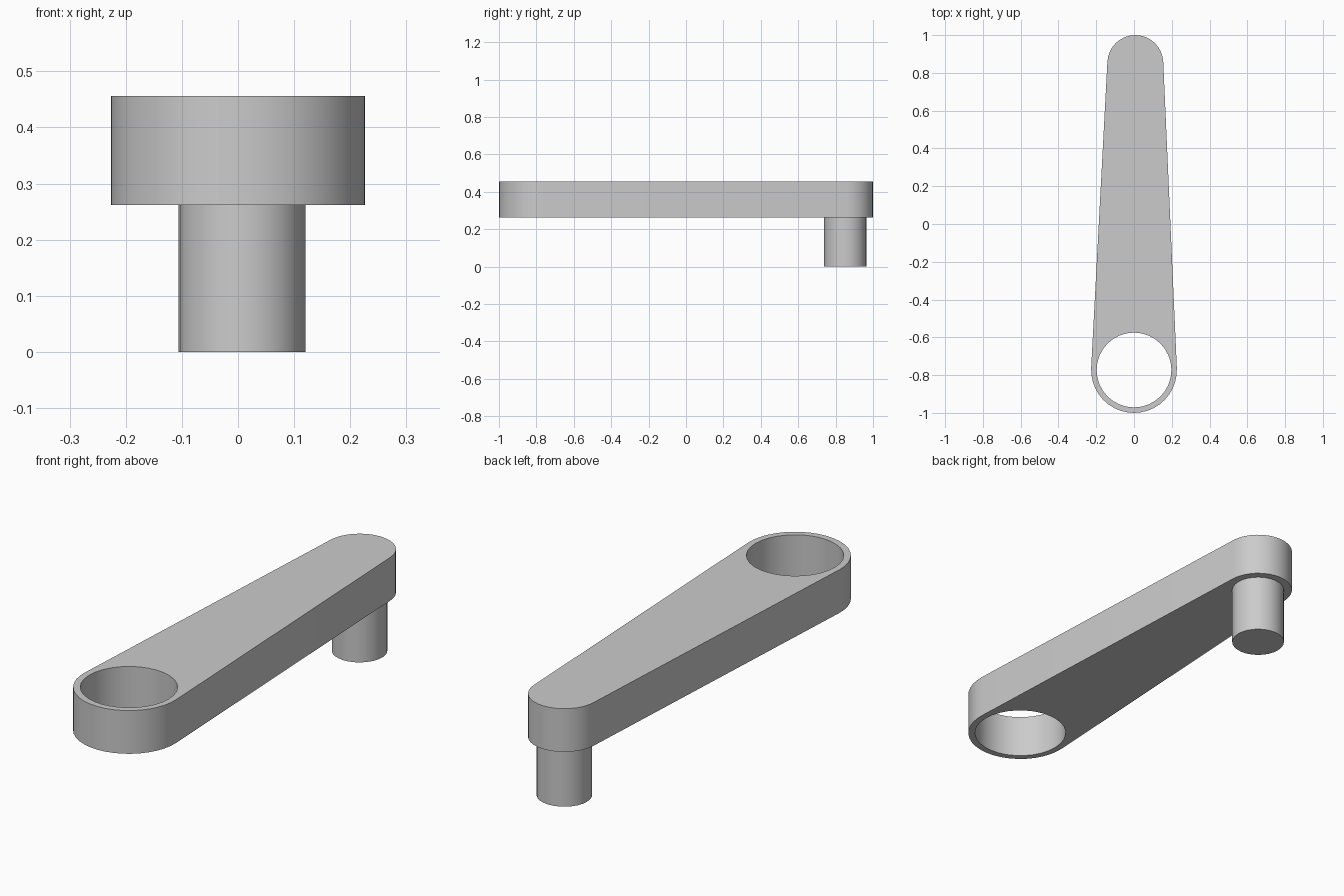
import bpy, bmesh
from math import sin, cos, pi, asin

if "Cube" in bpy.data.objects:
    bpy.data.objects.remove(bpy.data.objects["Cube"])

grey = bpy.data.materials.new("plain_grey")
grey.use_nodes = True
grey.diffuse_color = (0.6, 0.6, 0.6, 1)
grey.node_tree.nodes["Principled BSDF"].inputs["Base Color"].default_value = (0.6, 0.6, 0.6, 1)

BOTTOM, TOP = 0.262, 0.456
BIG = (0, -0.773, 0.227)
SMALL = (0.007, 0.852, 0.148)
HOLE = (0, -0.773, 0.198)
PEG = (0.007, 0.852, 0.113)


def arc(circle, start, end, steps):
    x, y, r = circle
    return [(x + r * cos(start + (end - start) * i / steps),
             y + r * sin(start + (end - start) * i / steps)) for i in range(steps + 1)]


def prism(name, loops, z0, z1):
    """Fill closed outlines (inner ones become holes) and extrude upward."""
    bm = bmesh.new()
    for points in loops:
        verts = [bm.verts.new((x, y, z0)) for x, y in points]
        for a, b in zip(verts, verts[1:] + verts[:1]):
            bm.edges.new((a, b))
    bmesh.ops.triangle_fill(bm, edges=bm.edges[:], use_beauty=True)
    ext = bmesh.ops.extrude_face_region(bm, geom=bm.faces[:], use_keep_orig=True)
    top = [v for v in ext["geom"] if isinstance(v, bmesh.types.BMVert)]
    bmesh.ops.translate(bm, verts=top, vec=(0, 0, z1 - z0))
    bmesh.ops.recalc_face_normals(bm, faces=bm.faces[:])
    mesh = bpy.data.meshes.new(name)
    bm.to_mesh(mesh)
    bm.free()
    mesh.materials.append(grey)
    obj = bpy.data.objects.new(name, mesh)
    bpy.context.collection.objects.link(obj)
    bpy.ops.object.select_all(action="DESELECT")
    obj.select_set(True)
    bpy.context.view_layer.objects.active = obj
    bpy.ops.object.shade_smooth_by_angle(angle=pi / 6)
    return obj


# Tapered arm: two arcs joined by tangents, with a round hole in the wide end
tilt = asin((BIG[2] - SMALL[2]) / (SMALL[1] - BIG[1]))
outline = arc(SMALL, tilt, pi - tilt, 16) + arc(BIG, pi - tilt, 2 * pi + tilt, 20)
prism("tapered_arm", [outline, arc(HOLE, 0, 2 * pi, 32)[:-1]], BOTTOM, TOP)

# Round peg hanging under the narrow end
prism("handle_peg", [arc(PEG, 0, 2 * pi, 28)[:-1]], 0, BOTTOM)
